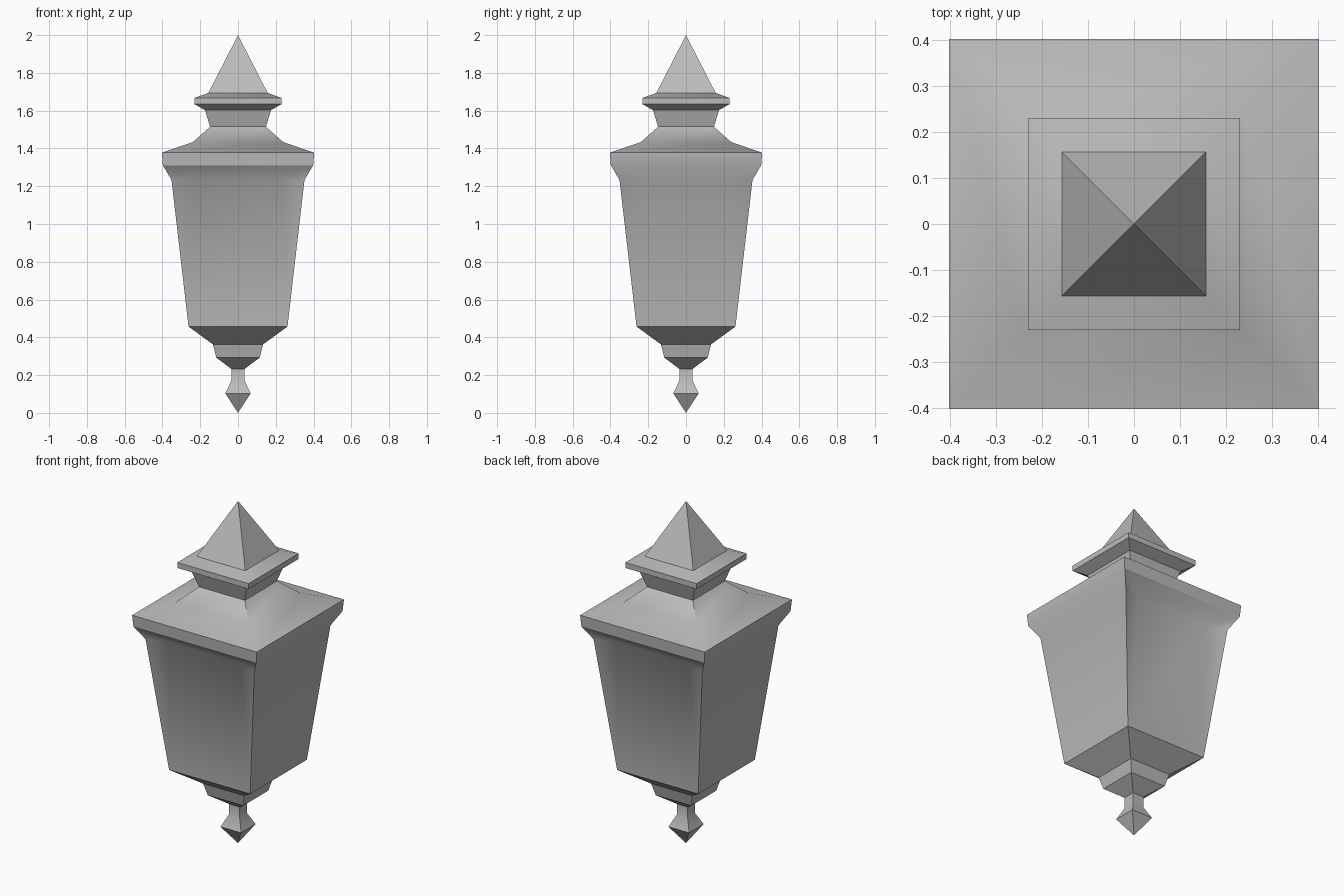
import bpy, bmesh
from math import radians

if "Cube" in bpy.data.objects:
    bpy.data.objects.remove(bpy.data.objects["Cube"])

grey = bpy.data.materials.new("stone_grey")
grey.use_nodes = True
colour = (0.5, 0.5, 0.5, 1)
grey.diffuse_color = colour
grey.node_tree.nodes["Principled BSDF"].inputs["Base Color"].default_value = colour

SIGNS = ((-1, -1), (1, -1), (1, 1), (-1, 1))


def finish(name, bm):
    bmesh.ops.remove_doubles(bm, verts=bm.verts, dist=0.0005)
    bmesh.ops.recalc_face_normals(bm, faces=bm.faces)
    mesh = bpy.data.meshes.new(name)
    bm.to_mesh(mesh)
    bm.free()
    mesh.materials.append(grey)
    obj = bpy.data.objects.new(name, mesh)
    bpy.context.collection.objects.link(obj)
    bpy.ops.object.select_all(action="DESELECT")
    obj.select_set(True)
    bpy.context.view_layer.objects.active = obj
    bpy.ops.object.shade_smooth_by_angle(angle=radians(37))


def square_ring(bm, half, z):
    return [bm.verts.new((half * sx, half * sy, z)) for sx, sy in SIGNS]


def bridge(bm, low, high):
    for i in range(4):
        j = (i + 1) % 4
        bm.faces.new((low[i], low[j], high[j], high[i]))


def square_part(name, profile):
    """Loft a square section through (half width, height) steps; zero width is a tip."""
    bm = bmesh.new()
    for (w0, z0), (w1, z1) in zip(profile, profile[1:]):
        if w0 == 0 or w1 == 0:
            w, z, tip = (w1, z1, z0) if w0 == 0 else (w0, z0, z1)
            ring, apex = square_ring(bm, w, z), bm.verts.new((0, 0, tip))
            for i in range(4):
                bm.faces.new((ring[i], ring[(i + 1) % 4], apex))
        else:
            bridge(bm, square_ring(bm, w0, z0), square_ring(bm, w1, z1))
    finish(name, bm)


# Lower drop and stepped bracket
square_part("bottom_drop", [(0, 0), (0.067, 0.103), (0.035, 0.17), (0.035, 0.233)])
square_part("lower_bracket", [(0.035, 0.233), (0.115, 0.293), (0.133, 0.363), (0.262, 0.457)])

# Tapered body with its rim; front and back panels are recessed under the rim
bm = bmesh.new()
foot = square_ring(bm, 0.262, 0.457)
shoulder = square_ring(bm, 0.352, 1.233)
rim_low = square_ring(bm, 0.398, 1.311)
rim_top = square_ring(bm, 0.403, 1.378)
bridge(bm, rim_low, rim_top)
for i, (nx, ny) in enumerate(((0, -1), (1, 0), (0, 1), (-1, 0))):
    j = (i + 1) % 4
    depth = 0.31 if ny else 0.352
    a, b = (bm.verts.new((nx * depth - ny * s, ny * depth + nx * s, 1.233))
            for s in (-0.236, 0.236))
    bm.faces.new((foot[i], foot[j], b, a))
    bm.faces.new((a, b, rim_low[j], rim_low[i]))
    bm.faces.new((foot[i], a, shoulder[i]))
    bm.faces.new((shoulder[i], a, rim_low[i]))
    bm.faces.new((foot[j], shoulder[j], b))
    bm.faces.new((shoulder[j], rim_low[j], b))
finish("body", bm)

# Flared roof, neck, cap plate and pointed finial
square_part("roof", [(0.403, 1.378), (0.24, 1.433), (0.148, 1.515)])
square_part("neck", [(0.148, 1.515), (0.175, 1.603)])
square_part("cap_plate", [(0.175, 1.603), (0.231, 1.635), (0.231, 1.667), (0.157, 1.694)])
square_part("finial", [(0.157, 1.694), (0, 2)])
